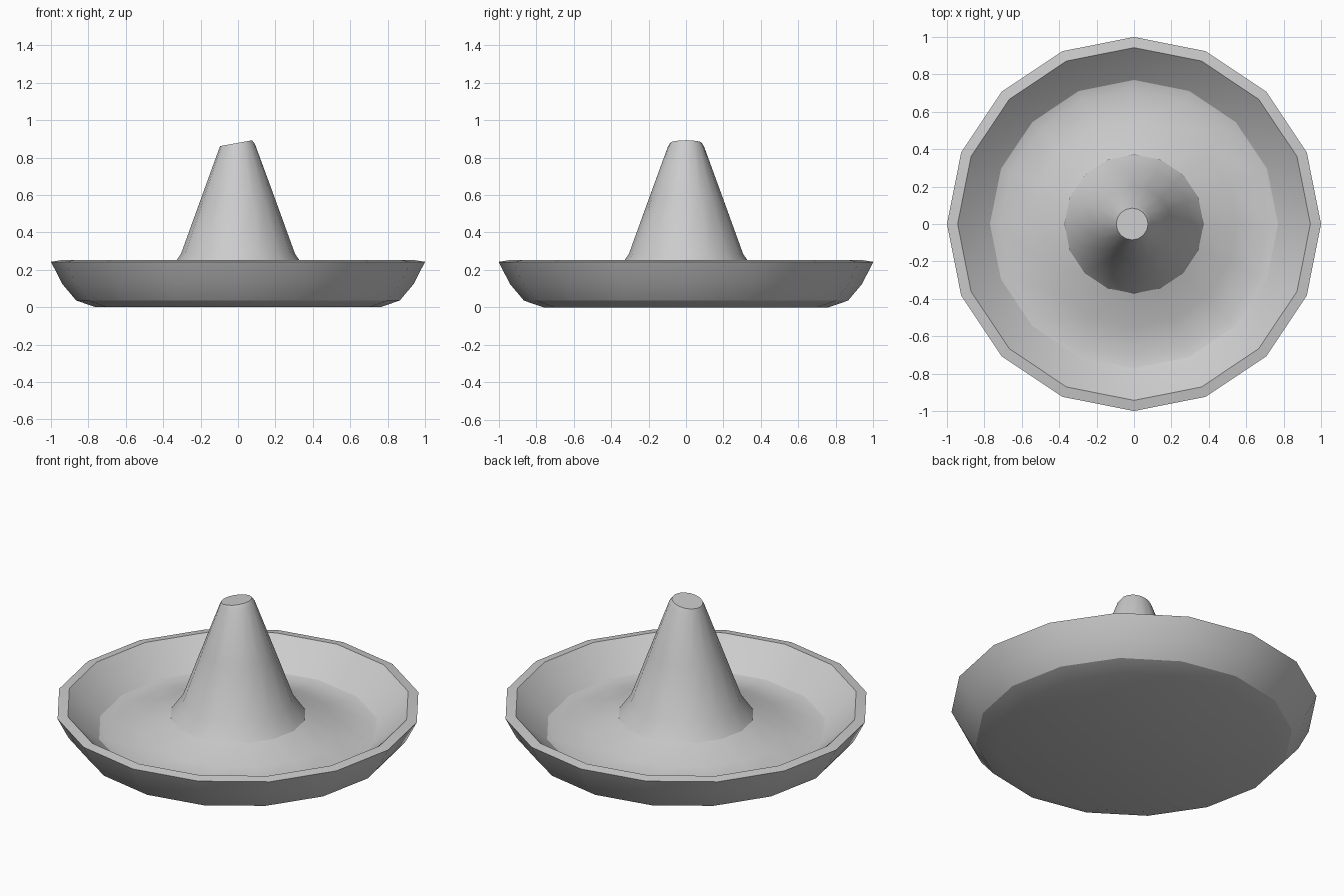
import bpy, bmesh, math

if "Cube" in bpy.data.objects:
    bpy.data.objects.remove(bpy.data.objects["Cube"])

SIDES = 16

def lathe(name, rings, cap_start=False, cap_end=False):
    """Skin a list of rings (radius, height, x offset, x tilt)."""
    bm = bmesh.new()
    loops = []
    for r, z, ox, tilt in rings:
        loop = []
        for i in range(SIDES):
            a = 2 * math.pi * i / SIDES
            x = r * math.cos(a)
            loop.append(bm.verts.new((x + ox, r * math.sin(a), z + tilt * x)))
        loops.append(loop)
    for a, b in zip(loops, loops[1:]):
        for i in range(SIDES):
            j = (i + 1) % SIDES
            bm.faces.new((a[i], a[j], b[j], b[i]))
    if cap_start:
        bm.faces.new(loops[0][::-1])
    if cap_end:
        bm.faces.new(loops[-1])
    mesh = bpy.data.meshes.new(name)
    bm.to_mesh(mesh)
    bm.free()
    ob = bpy.data.objects.new(name, mesh)
    bpy.context.collection.objects.link(ob)
    bpy.ops.object.select_all(action='DESELECT')
    ob.select_set(True)
    bpy.context.view_layer.objects.active = ob
    bpy.ops.object.shade_smooth_by_angle(angle=math.radians(26.5))
    return ob

# Upturned brim: flat underside, curved outer wall, thin lip, sloping floor
brim_profile = [(0.76, 0), (0.865, 0.036), (0.94, 0.125), (1.0, 0.243),
                (0.943, 0.252), (0.86, 0.175), (0.77, 0.103), (0.715, 0.092),
                (0.55, 0.125), (0.372, 0.19)]
lathe("brim", [(r, z, 0, 0) for r, z in brim_profile], cap_start=True)

# Tapered crown with flared foot and a slanted top
lathe("crown", [(0.372, 0.19, 0, 0), (0.305, 0.285, 0, 0),
                (0.20, 0.575, 0, 0), (0.097, 0.857, -0.006, 0.15),
                (0.085, 0.877, -0.01, 0.18)], cap_end=True)
